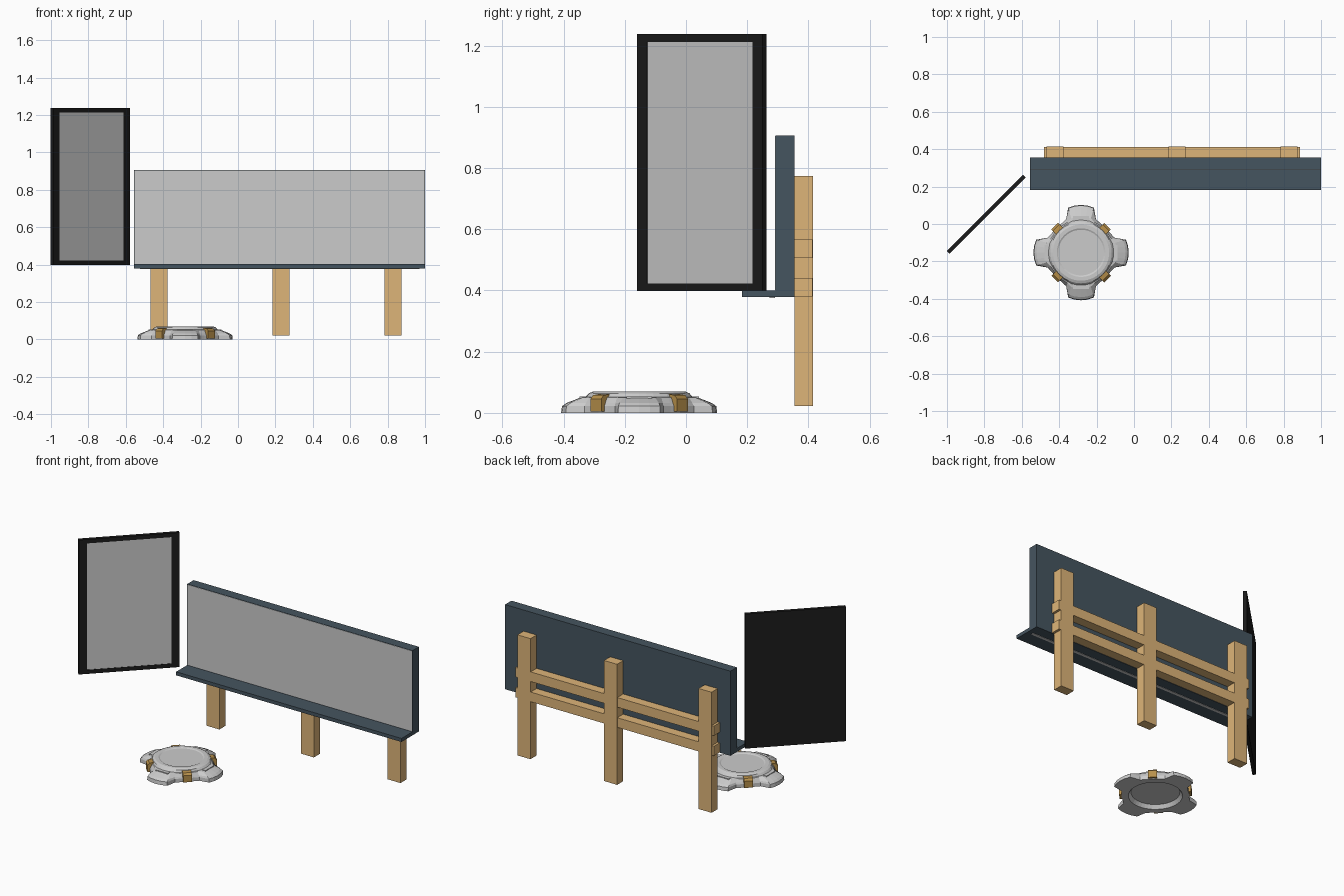
import bpy, bmesh, math
from mathutils import Matrix, Vector

if "Cube" in bpy.data.objects:
    bpy.data.objects.remove(bpy.data.objects["Cube"])


def mat(name, rgb):
    m = bpy.data.materials.new(name)
    m.diffuse_color = (*rgb, 1)
    m.use_nodes = True
    m.node_tree.nodes["Principled BSDF"].inputs["Base Color"].default_value = m.diffuse_color
    return m


SLATE = mat("slate", (0.06, 0.09, 0.115))
WOOD = mat("wood", (0.73, 0.46, 0.19))
BLACK = mat("black", (0.011, 0.011, 0.011))
AMBER = mat("amber", (0.48, 0.28, 0.07))


def finish(name, bm, m=None, world=None):
    bmesh.ops.recalc_face_normals(bm, faces=bm.faces)
    me = bpy.data.meshes.new(name)
    bm.to_mesh(me)
    bm.free()
    ob = bpy.data.objects.new(name, me)
    bpy.context.collection.objects.link(ob)
    if m:
        me.materials.append(m)
    if world:
        ob.matrix_world = world
    return ob


def box(name, x, y, z, m=None, world=None):
    """Box from (min, max) ranges."""
    bm = bmesh.new()
    size = Vector((x[1] - x[0], y[1] - y[0], z[1] - z[0]))
    mid = Vector((sum(x) / 2, sum(y) / 2, sum(z) / 2))
    bmesh.ops.create_cube(bm, size=1, matrix=Matrix.Translation(mid) @ Matrix.Diagonal((*size, 1)))
    return finish(name, bm, m, world)


# Long board with ledge and grey face
X0, X1 = -0.555, 1.0
box("board", (X0, X1), (0.292, 0.355), (0.40, 0.906), SLATE)
box("ledge", (X0, X1), (0.183, 0.355), (0.378, 0.40), SLATE)
box("board_face", (X0 + 0.002, X1 - 0.002), (0.290, 0.293), (0.402, 0.904))
box("under_strip", (X0 + 0.03, X1 - 0.03), (0.272, 0.29), (0.376, 0.380))

# Wooden posts and rails behind the board
for i, x in enumerate((-0.422, 0.23, 0.828)):
    box(f"post_{i}", (x - 0.045, x + 0.045), (0.355, 0.415), (0.022, 0.774), WOOD)
for i, z in enumerate((0.38, 0.506)):
    box(f"rail_{i}", (-0.482, 0.888), (0.355, 0.413), (z, z + 0.06), WOOD)

# Angled side screen: backing, border bars and grey panel
W = Matrix.Translation((-0.79, 0.052, 0)) @ Matrix.Rotation(math.radians(45), 4, 'Z')
h, zb, zt = 0.289, 0.398, 1.237
box("screen_back", (-h, h), (-0.006, 0.01), (zb, zt), BLACK, W)
for i, s in enumerate((-1, 1)):
    xs = sorted((s * h, s * (h - 0.046)))
    box(f"screen_side_{i}", xs, (-0.01, 0.0), (zb, zt), BLACK, W)
box("screen_bottom", (-h, h), (-0.01, 0.0), (zb, zb + 0.025), BLACK, W)
box("screen_top", (-h, h), (-0.01, 0.0), (zt - 0.025, zt), BLACK, W)
box("screen_panel", (-h + 0.046, h - 0.046), (-0.008, 0), (zb + 0.025, zt - 0.025), None, W)

# Four-lobed floor disc: rings lofted as (valley radius, lobe radius, height)
D = Matrix.Translation((-0.283, -0.153, 0))
rings = [(0.135, 0.135, 0.022), (0.15, 0.15, 0.0), (0.188, 0.255, 0.0), (0.188, 0.252, 0.022),
         (0.184, 0.238, 0.032), (0.176, 0.192, 0.05), (0.17, 0.175, 0.052),
         (0.164, 0.164, 0.064), (0.15, 0.15, 0.07), (0.13, 0.13, 0.07), (0.122, 0.122, 0.066)]
steps = [(-45, 0), (-33, 0), (-24, 0.12), (-16, 0.92), (-8, 0.98),
         (0, 1), (8, 0.98), (16, 0.92), (24, 0.12), (33, 0)]
bm = bmesh.new()
loops = []
for rv, rl, z in rings:
    loop = []
    for q in range(4):
        for deg, f in steps:
            a = math.radians(q * 90 + deg)
            r = rv + (rl - rv) * f
            loop.append(bm.verts.new((r * math.cos(a), r * math.sin(a), z)))
    loops.append(loop)
for a, b in zip(loops, loops[1:]):
    n = len(a)
    for i in range(n):
        bm.faces.new((a[i], a[(i + 1) % n], b[(i + 1) % n], b[i]))
bm.faces.new(loops[0])
bm.faces.new(loops[-1])
finish("floor_disc", bm, None, D)

# Raised blocks on the lobes and amber clasps between them
for q in range(4):
    L = D @ Matrix.Rotation(math.radians(90 * q), 4, 'Z')
    box(f"lobe_block_{q}", (0.16, 0.195), (-0.042, 0.042), (0.02, 0.053), None, L)
    C = D @ Matrix.Rotation(math.radians(90 * q + 45), 4, 'Z')
    bm = bmesh.new()
    prof = [(0.155, 0.004), (0.2, 0.004), (0.2, 0.046), (0.188, 0.058), (0.155, 0.062)]
    face = bm.faces.new([bm.verts.new((x, -0.025, z)) for x, z in prof])
    ext = bmesh.ops.extrude_face_region(bm, geom=[face])["geom"]
    bmesh.ops.translate(bm, vec=(0, 0.05, 0), verts=[v for v in ext if isinstance(v, bmesh.types.BMVert)])
    finish(f"clasp_{q}", bm, AMBER, C)
